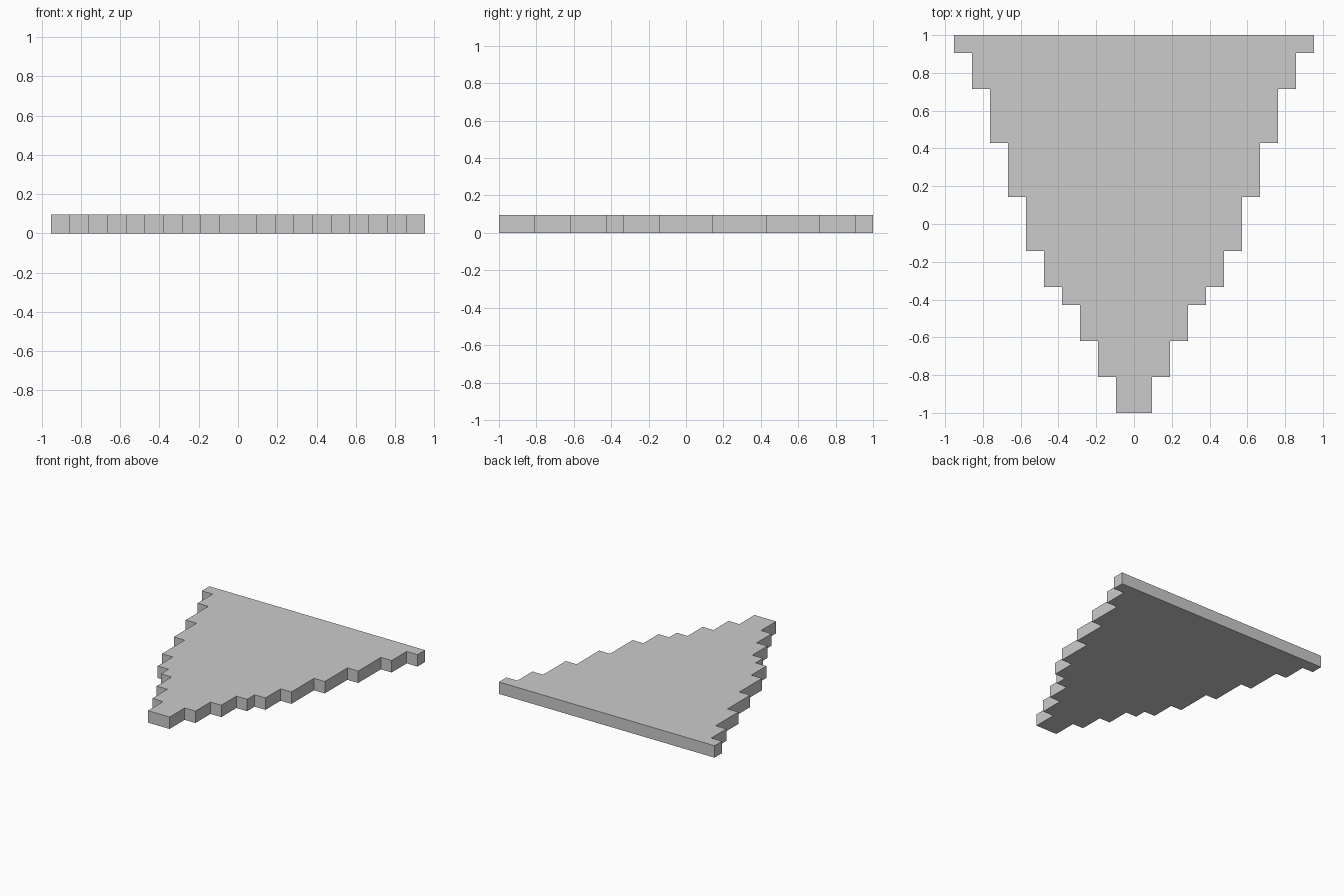
import bpy
import bmesh

if "Cube" in bpy.data.objects:
    bpy.data.objects.remove(bpy.data.objects["Cube"])

U = 2 / 21                                   # one grid cell
ROW_DEPTHS = [2, 2, 2, 1, 2, 3, 3, 3, 2, 1]  # cells per step, front to back

# Right-hand stepped edge: each step is one cell wider than the last
right = []
y = -1.0
for i, depth in enumerate(ROW_DEPTHS, start=1):
    right.append((i * U, y))
    y += depth * U
    right.append((i * U, y))

# Mirror it to close the outline
outline = right + [(-px, py) for px, py in reversed(right)]

# Extrude the outline into a one-cell-thick plate
bm = bmesh.new()
base = bm.faces.new([bm.verts.new((px, py, 0)) for px, py in outline])
extruded = bmesh.ops.extrude_face_region(bm, geom=[base], use_keep_orig=True)
top_verts = [g for g in extruded["geom"] if isinstance(g, bmesh.types.BMVert)]
bmesh.ops.translate(bm, verts=top_verts, vec=(0, 0, U))
bmesh.ops.recalc_face_normals(bm, faces=bm.faces)

mesh = bpy.data.meshes.new("stepped_plate")
bm.to_mesh(mesh)
bm.free()
plate = bpy.data.objects.new("stepped_plate", mesh)
bpy.context.collection.objects.link(plate)
